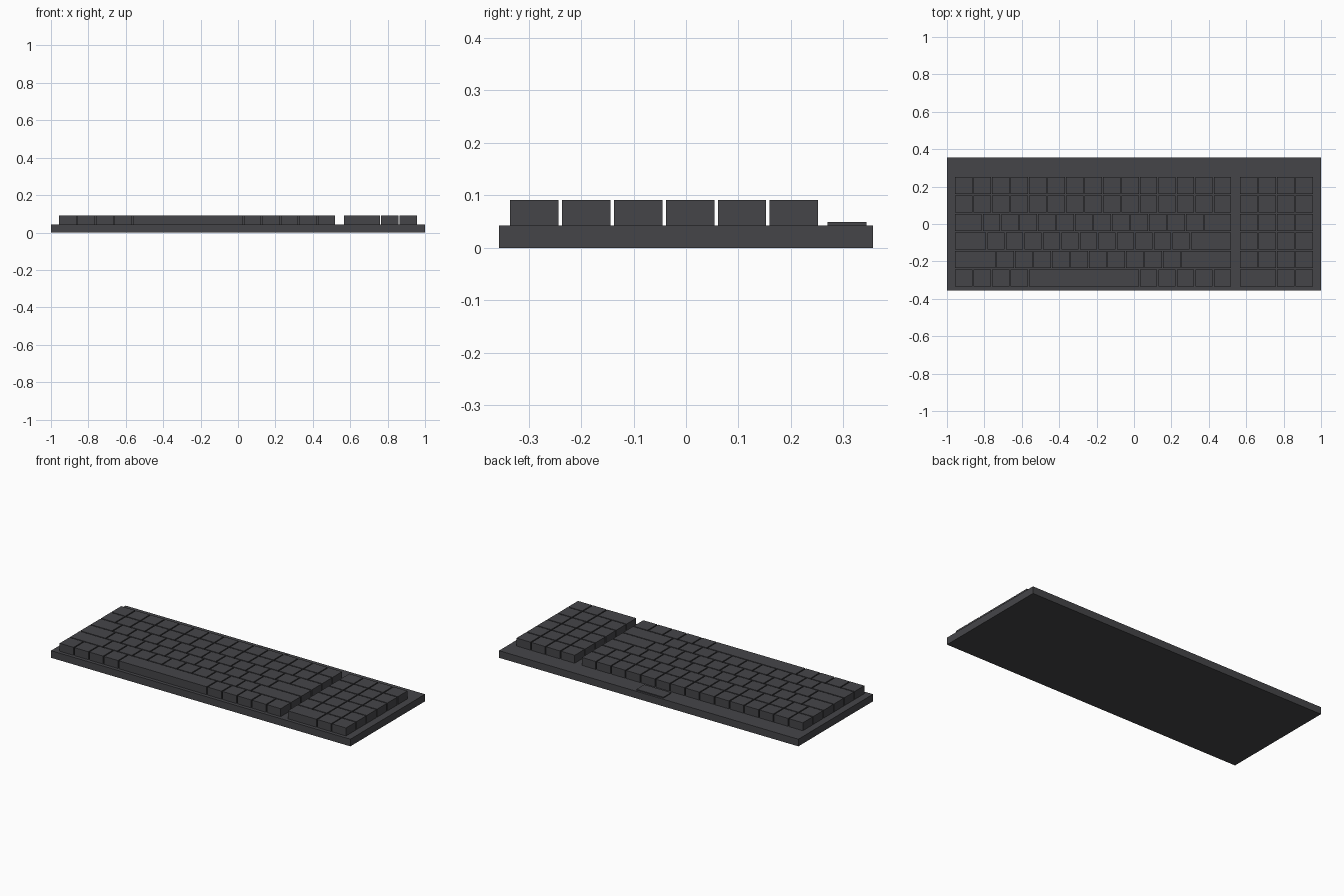
import bpy
import bmesh
from mathutils import Matrix, Vector

if "Cube" in bpy.data.objects:
    bpy.data.objects.remove(bpy.data.objects["Cube"], do_unlink=True)


def make_material(name, color):
    mat = bpy.data.materials.new(name)
    mat.use_nodes = True
    mat.diffuse_color = color
    bsdf = mat.node_tree.nodes["Principled BSDF"]
    bsdf.inputs["Base Color"].default_value = color
    bsdf.inputs["Roughness"].default_value = 0.6
    return mat


charcoal = make_material("charcoal plastic", (0.06, 0.06, 0.066, 1))


def make_box(name, low, high):
    """Box spanning two opposite corners."""
    low, high = Vector(low), Vector(high)
    bm = bmesh.new()
    size = Matrix.Diagonal((high - low).to_4d())
    bmesh.ops.create_cube(bm, size=1, matrix=size)
    mesh = bpy.data.meshes.new(name)
    bm.to_mesh(mesh)
    bm.free()
    mesh.materials.append(charcoal)
    obj = bpy.data.objects.new(name, mesh)
    obj.location = (low + high) / 2
    bpy.context.collection.objects.link(obj)
    return obj


DECK = 0.043      # top of the case
KEY_TOP = 0.091
PITCH = 0.0989    # one key unit
GAP = 0.0066
FRONT = -0.335    # front edge of the first key row


def key_row(name, start_x, row, units):
    """Keys side by side; each width is given in key units."""
    x = start_x
    y = FRONT + row * PITCH
    for i, width in enumerate(units):
        end = x + width * PITCH
        make_box(f"{name}_row{row + 1}_key{i + 1}",
                 (x, y, DECK), (end - GAP, y + PITCH - GAP, KEY_TOP))
        x = end


# Case and small raised plate at the back
make_box("case", (-1, -0.356, 0), (1, 0.356, DECK))
make_box("back_plate", (-0.09, 0.27, DECK), (0.09, 0.344, 0.049))

# Main key block, front row to back row
main_rows = [
    [1] * 4 + [6] + [1] * 5,
    [2.25] + [1] * 10 + [2.75],
    [1.75] + [1] * 11 + [2.25],
    [1.5] + [1] * 12 + [1.5],
    [1] * 15,
    [1] * 15,
]
for row, units in enumerate(main_rows):
    key_row("main", -0.957, row, units)

# Number pad with a double-width key in the front row
for row in range(len(main_rows)):
    key_row("number_pad", 0.567, row, [2, 1, 1] if row == 0 else [1] * 4)
